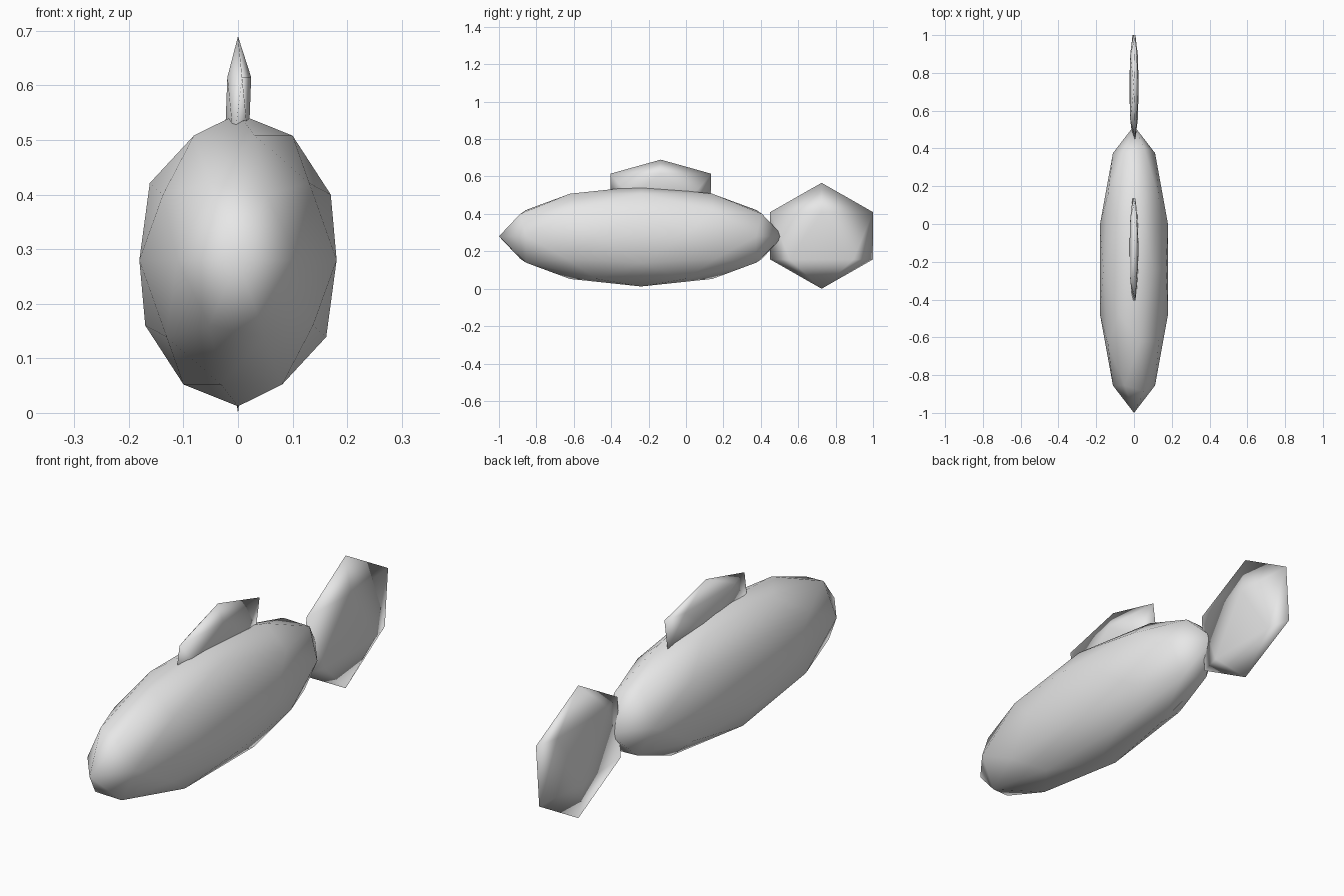
import bpy

cube = bpy.data.objects.get("Cube")
if cube:
    bpy.data.objects.remove(cube, do_unlink=True)

grey = bpy.data.materials.new("light_grey")
grey.use_nodes = True
colour = (0.8, 0.8, 0.8, 1.0)
grey.diffuse_color = colour
grey.node_tree.nodes["Principled BSDF"].inputs["Base Color"].default_value = colour


def ellipsoid(name, detail, centre, radii):
    """Smooth-shaded, stretched low-poly ball."""
    bpy.ops.mesh.primitive_ico_sphere_add(subdivisions=detail, radius=1, location=centre)
    part = bpy.context.object
    part.name = name
    part.scale = radii
    bpy.ops.object.transform_apply(location=False, rotation=False, scale=True)
    bpy.ops.object.shade_smooth()
    part.data.materials.append(grey)
    return part


# Long body, nose towards the front
ellipsoid("body", 2, (0, -0.24, 0.28), (0.19, 0.76, 0.268))

# Thin upright fins on the back and at the tail
ellipsoid("dorsal_fin", 1, (0, -0.135, 0.554), (0.027, 0.317, 0.136))
ellipsoid("tail_fin", 1, (0, 0.725, 0.283), (0.028, 0.323, 0.283))
